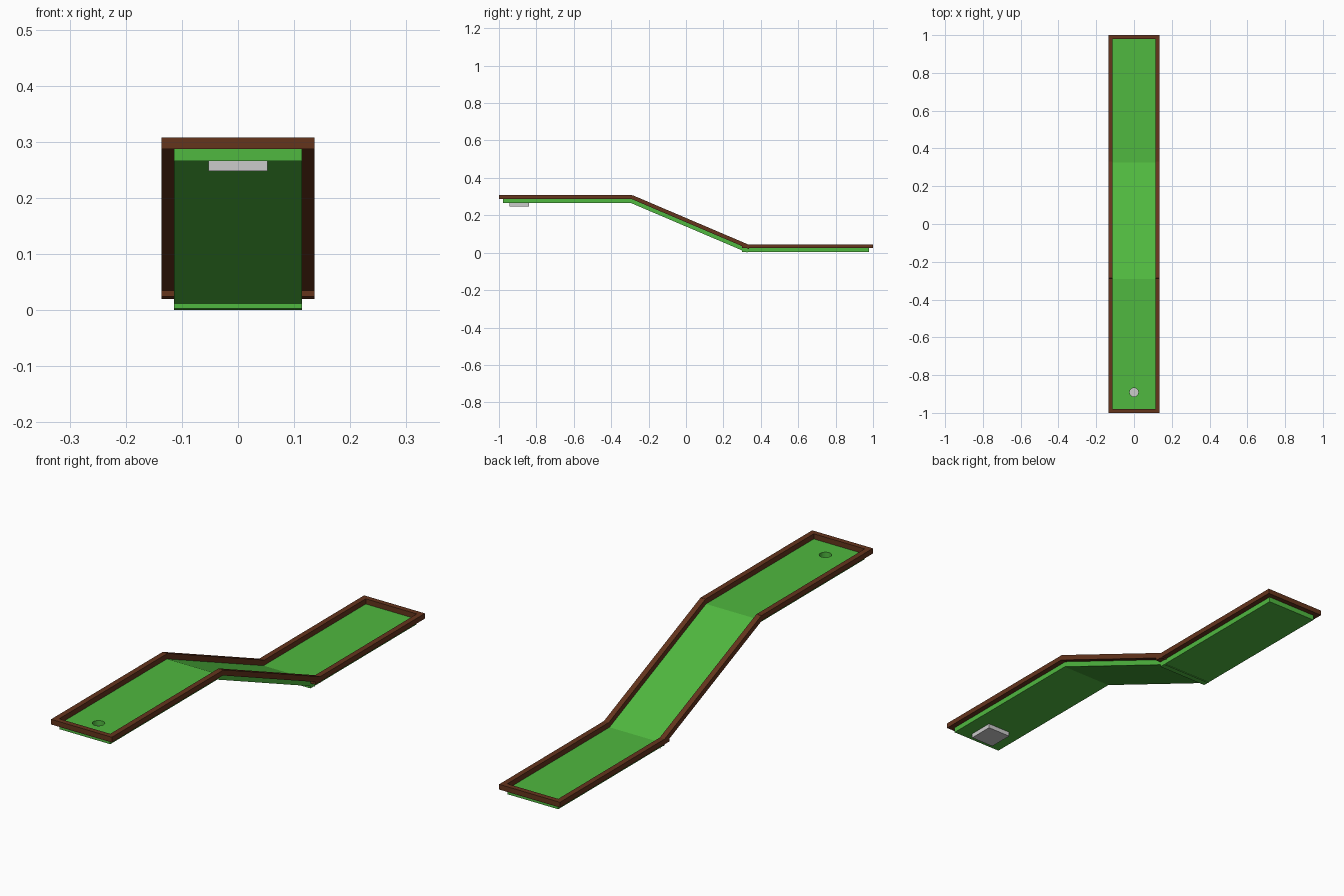
import bpy, math
from mathutils import Matrix, Vector

if "Cube" in bpy.data.objects:
    bpy.data.objects.remove(bpy.data.objects["Cube"])

def mat(name, col):
    m = bpy.data.materials.new(name)
    m.diffuse_color = (*col, 1)
    m.use_nodes = True
    m.node_tree.nodes["Principled BSDF"].inputs["Base Color"].default_value = m.diffuse_color
    return m

green = mat("turf_green", (0.08, 0.48, 0.05))
brown = mat("rail_brown", (0.13, 0.035, 0.012))

HW, RAIL, T = 0.114, 0.022, 0.021     # lane half width, rail width, thickness
HIGH, LOW = 0.287, 0.024              # turf heights
ANGLE = math.atan2(0.263, 0.617)      # ramp slope
ramp_frame = Matrix.Translation((0, -0.291, HIGH)) @ Matrix.Rotation(-ANGLE, 4, 'X')

def box(name, lo, hi, material=None, frame=Matrix()):
    """Box between two corners, optionally placed in a tilted frame."""
    lo, hi = Vector(lo), Vector(hi)
    bpy.ops.mesh.primitive_cube_add(size=1)
    ob = bpy.context.object
    ob.name = name
    size = hi - lo
    ob.data.transform(frame @ Matrix.Translation((lo + hi) / 2) @ Matrix.Diagonal((*size, 1)))
    if material:
        ob.data.materials.append(material)
    return ob

def section(name, slab_y, rail_y, z, frame=Matrix()):
    """Turf slab with a rail along each side."""
    slab = box(name + "_turf", (-HW, slab_y[0], z - T), (HW, slab_y[1], z), green, frame)
    for side, x in (("left", -HW - RAIL), ("right", HW)):
        box(f"{name}_{side}_rail", (x, rail_y[0], z), (x + RAIL, rail_y[1], z + T), brown, frame)
    return slab

# upper deck, ramp and lower deck
upper = section("upper", (-0.979, -0.291), (-1, -0.288), HIGH)
section("ramp", (0, 0.6815), (-0.004, 0.6815), 0, ramp_frame)
section("lower", (0.30, 0.979), (0.30, 1), LOW)

# end rails
box("front_end_rail", (-HW, -1, HIGH), (HW, -0.979, HIGH + T), brown)
box("back_end_rail", (-HW, 0.979, LOW), (HW, 1, LOW + T), brown)

# hole through the upper turf, closed below by the grey cup plate
HOLE_Y = -0.891
bpy.ops.mesh.primitive_cylinder_add(vertices=32, radius=0.023, depth=0.1, location=(0, HOLE_Y, HIGH))
cutter = bpy.context.object
cutter.name = "hole_cutter"
cutter.hide_render = True
mod = upper.modifiers.new("hole", 'BOOLEAN')
mod.operation = 'DIFFERENCE'
mod.solver = 'EXACT'
mod.object = cutter
bpy.context.view_layer.objects.active = upper
bpy.ops.object.modifier_apply(modifier="hole")
bpy.data.objects.remove(cutter)
box("cup_plate", (-0.0525, HOLE_Y - 0.0525, 0.248), (0.0525, HOLE_Y + 0.0525, HIGH - T))
